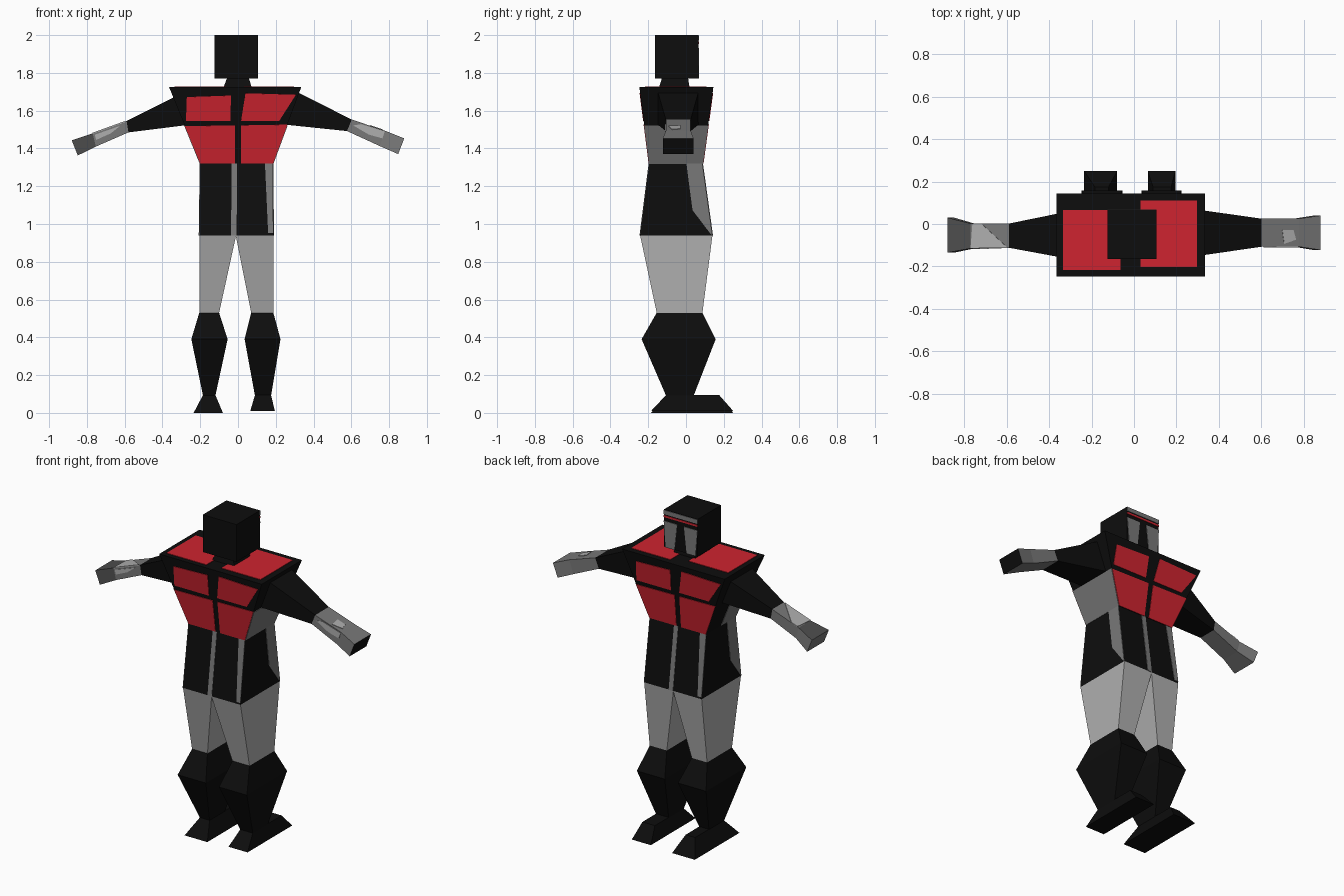
import bpy, bmesh
from mathutils import Vector

if "Cube" in bpy.data.objects:
    bpy.data.objects.remove(bpy.data.objects["Cube"])


def material(name, r, g, b):
    m = bpy.data.materials.new(name)
    m.diffuse_color = (r, g, b, 1)
    m.use_nodes = True
    m.node_tree.nodes["Principled BSDF"].inputs["Base Color"].default_value = m.diffuse_color
    return m


BLACK = material("black", 0.004, 0.004, 0.004)
RED = material("red", 0.62, 0.017, 0.029)
LIGHT = material("light grey", 0.43, 0.43, 0.43)
MID = material("mid grey", 0.19, 0.19, 0.19)
DARK = material("dark grey", 0.075, 0.075, 0.075)


def to_object(bm, name, mats):
    bmesh.ops.recalc_face_normals(bm, faces=bm.faces[:])
    me = bpy.data.meshes.new(name)
    bm.to_mesh(me)
    bm.free()
    for m in mats:
        me.materials.append(m)
    ob = bpy.data.objects.new(name, me)
    bpy.context.collection.objects.link(ob)
    return ob


def rect(x0, x1, y0, y1, z):
    """Level four-point section: sides 0 -y, 1 +x, 2 +y, 3 -x."""
    return [Vector(p) for p in ((x0, y0, z), (x1, y0, z), (x1, y1, z), (x0, y1, z))]


def arm_rect(xt, zt, xb, zb, y0, y1):
    """Slanted arm section: sides 0 top, 1 +y, 2 bottom, 3 -y."""
    return [Vector(p) for p in ((xt, y0, zt), (xt, y1, zt), (xb, y1, zb), (xb, y0, zb))]


def loft(name, mats, rings, rule=None):
    bm = bmesh.new()
    vs = [[bm.verts.new(p) for p in r] for r in rings]
    for a, b in zip(vs, vs[1:]):
        for k in range(4):
            f = bm.faces.new((a[k], a[(k + 1) % 4], b[(k + 1) % 4], b[k]))
            f.material_index = rule(k) if rule else 0
    for r in (vs[0], vs[-1]):
        f = bm.faces.new(r)
        f.material_index = rule(4) if rule else 0
    return to_object(bm, name, mats)


def plate(name, mat, corners, uvs, centre):
    """Thin painted plate laid on a four-cornered side, outline given in 0..1."""
    a, b, c, d = corners
    n = (c - a).cross(d - b).normalized()
    if n.dot((a + b + c + d) / 4 - centre) < 0:
        n = -n
    bm = bmesh.new()
    pts = [a.lerp(b, u).lerp(d.lerp(c, u), v) for u, v in uvs]
    lo = [bm.verts.new(p - n * 0.003) for p in pts]
    hi = [bm.verts.new(p + n * 0.003) for p in pts]
    bm.faces.new(lo)
    bm.faces.new(hi)
    for i in range(len(pts)):
        j = (i + 1) % len(pts)
        bm.faces.new((lo[i], lo[j], hi[j], hi[i]))
    return to_object(bm, name, [mat])


def side_plate(name, mat, r0, r1, k, uvs):
    j = (k + 1) % 4
    centre = sum(r0 + r1, Vector()) / 8
    return plate(name, mat, (r0[k], r0[j], r1[j], r1[k]), uvs, centre)


def box(u0, u1, v0, v1):
    return [(u0, v0), (u1, v0), (u1, v1), (u0, v1)]


# Head and neck; the face looks towards +y
h0, h1 = rect(-.125, .105, -.165, .065, 1.77), rect(-.125, .105, -.165, .065, 2.0)
loft("head", [BLACK], [h0, h1])
side_plate("brow", MID, h0, h1, 2, box(0, 1, .88, .99))
side_plate("brow_line", RED, h0, h1, 2, box(0, 1, .80, .85))
side_plate("cheek_right", MID, h0, h1, 2, [(.06, 0), (.32, 0), (.4, .7), (0, .7)])
side_plate("cheek_left", MID, h0, h1, 2, [(.68, 0), (.94, 0), (1, .7), (.6, .7)])
loft("neck", [BLACK], [rect(-.08, .075, -.145, .02, 1.715), rect(-.055, .055, -.125, .01, 1.78)])

# Chest with four red panels on front and back
c0, c1 = rect(-.2, .185, -.195, .09, 1.32), rect(-.365, .335, -.247, .145, 1.725)
loft("chest", [BLACK], [c0, c1])
for k, where in ((0, "rear"), (2, "fore")):
    side_plate(where + "_upper_panel_a", RED, c0, c1, k, [(.03, .56), (.45, .56), (.465, .89), (.11, .87)])
    side_plate(where + "_upper_panel_b", RED, c0, c1, k, [(.55, .56), (.91, .56), (.98, .9), (.58, .92)])
    side_plate(where + "_lower_panel_a", RED, c0, c1, k, [(0, 0), (.48, 0), (.49, .5), (0, .49)])
    side_plate(where + "_lower_panel_b", RED, c0, c1, k, [(.56, 0), (1, 0), (1, .51), (.55, .5)])
mid_chest = Vector((0, 0, 1.5))
plate("shoulder_panel_left", RED, c1, box(.043, .43, .076, .8), mid_chest)
plate("shoulder_panel_right", RED, c1, box(.565, .945, .11, .91), mid_chest)
side_plate("flank_right", MID, c0, c1, 1, box(0, 1, 0, .5))
side_plate("flank_left", MID, c0, c1, 3, box(.5, 1, 0, .5))

# Abdomen with grey seams, the pattern repeats turned half round
a0, a1 = rect(-.205, .187, -.243, .14, .94), rect(-.2, .185, -.195, .087, 1.32)
loft("abdomen", [BLACK], [a0, a1])
for k, where in ((0, "rear"), (2, "fore")):
    side_plate(where + "_centre_seam", MID, a0, a1, k, box(.43, .505, 0, 1))
    side_plate(where + "_edge_seam", MID, a0, a1, k, [(.93, .03), (1, .03), (1, 1), (.89, 1)])
    side_plate(where + "_side_patch", MID, a0, a1, k + 1,
               [(.97, .03), (1, 0), (1, 1), (.7, 1), (.72, .75), (.75, .35)])

# Legs: x ranges at hip, knee, calf, ankle and sole
LEGS = {
    "left": ((-.205, -.01), (-.205, -.1), (-.247, -.055), (-.185, -.12), (-.235, -.08), 0),
    "right": ((-.012, .187), (.07, .187), (.035, .225), (.09, .175), (.065, .195), .01),
}
for side, (hip, knee, calf, ankle, sole, z) in LEGS.items():
    k_ring = rect(*knee, -.155, .087, .53)
    loft("thigh_" + side, [LIGHT], [k_ring, rect(*hip, -.243, .14, .94)])
    loft("lower_leg_" + side, [BLACK],
         [rect(*ankle, -.105, .04, .09), rect(*calf, -.235, .157, .39), k_ring])
    loft("foot_" + side, [BLACK],
         [rect(*sole, -.185, .25, z), rect(*ankle, -.105, .175, .095)])

# Arms: sections at shoulder, elbow, wrist and fingertips
ARMS = {
    "left": (arm_rect(-.33, 1.675, -.26, 1.525, -.16, .055), arm_rect(-.59, 1.545, -.58, 1.485, -.112, .002),
             arm_rect(-.77, 1.48, -.752, 1.41, -.115, .002), arm_rect(-.88, 1.443, -.848, 1.363, -.135, .03)),
    "right": (arm_rect(.32, 1.695, .26, 1.525, -.148, .065), arm_rect(.602, 1.553, .577, 1.492, -.107, .025),
              arm_rect(.778, 1.494, .752, 1.412, -.107, .025), arm_rect(.88, 1.453, .848, 1.37, -.123, .04)),
}
for side, (sh, el, wr, tip) in ARMS.items():
    loft("upper_arm_" + side, [BLACK], [sh, el])
    loft("forearm_" + side, [MID], [el, wr])
    if side == "left":
        loft("hand_left", [MID, DARK], [wr, tip], lambda k: int(k in (0, 3)))
        side_plate("forearm_top_patch_left", LIGHT, el, wr, 0, [(0, .03), (0, 1), (1, .95), (1, .72)])
        side_plate("forearm_side_patch_left", LIGHT, el, wr, 3, [(.45, .95), (.85, .95), (.8, .2), (.5, .5)])
    else:
        loft("hand_right", [MID, BLACK], [wr, tip], lambda k: int(k == 4))
        side_plate("forearm_top_patch_right", LIGHT, el, wr, 0, [(.1, .6), (.25, .92), (.6, .85), (.6, .55)])
        side_plate("forearm_side_patch_right", LIGHT, el, wr, 3, [(.6, .1), (.4, .6), (.5, 1), (.95, 1), (.9, .3)])
